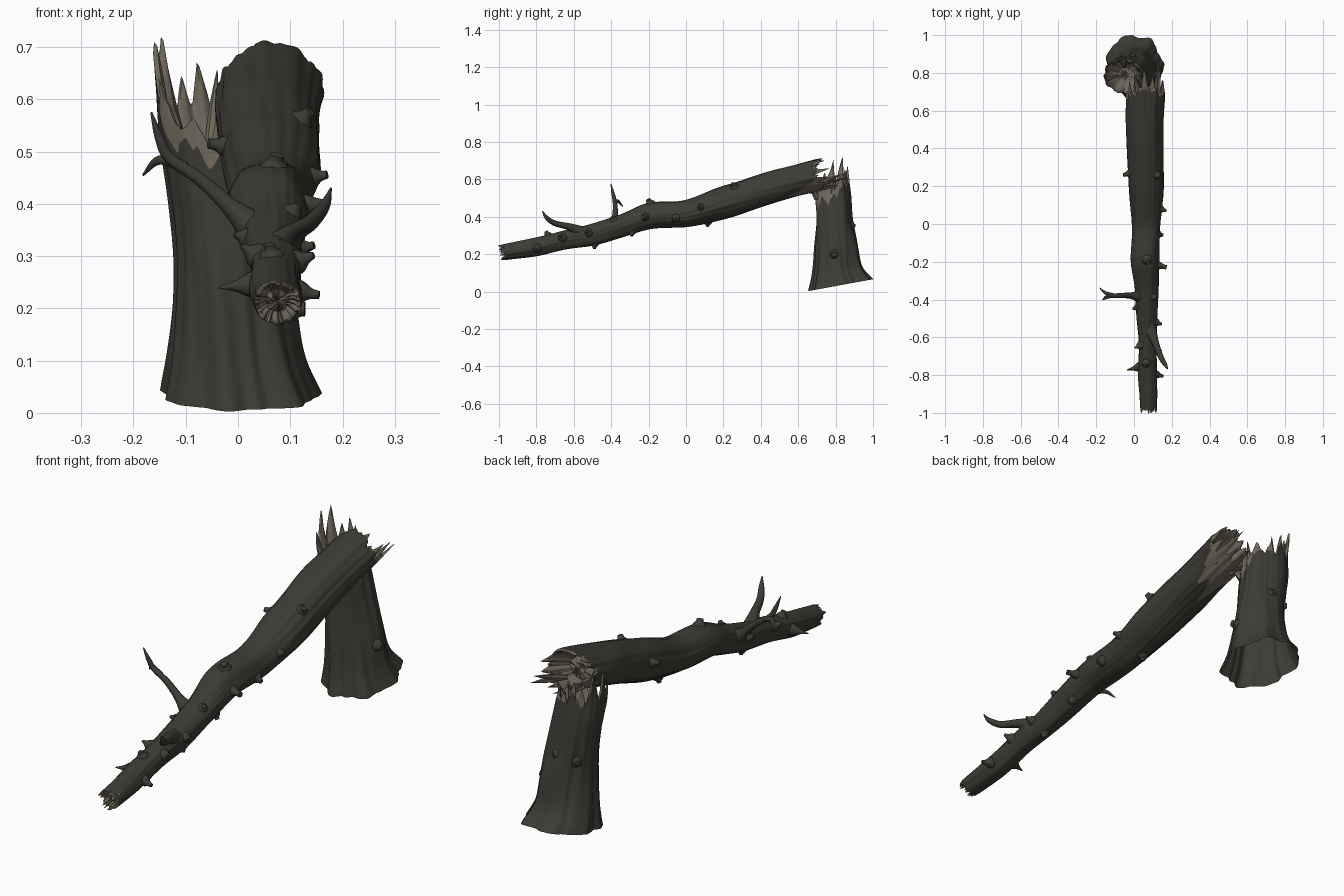
import bpy, bmesh, math, random
from mathutils import Vector, noise

if "Cube" in bpy.data.objects:
    bpy.data.objects.remove(bpy.data.objects["Cube"])

random.seed(4)
COLS = 120


def material(name, rgb):
    m = bpy.data.materials.new(name)
    m.diffuse_color = (*rgb, 1)
    m.use_nodes = True
    m.node_tree.nodes["Principled BSDF"].inputs["Base Color"].default_value = m.diffuse_color
    return m


BARK = material("dark bark", (0.046, 0.045, 0.036))
WOOD = material("bare wood", (0.165, 0.142, 0.108))


def lookup(keys, s):
    """Smooth interpolation of a table whose first column is the position."""
    n = len(keys)
    i = 0
    while i < n - 2 and s > keys[i + 1][0]:
        i += 1
    a, b = keys[i], keys[i + 1]
    p, q = keys[max(i - 1, 0)], keys[min(i + 2, n - 1)]
    h = b[0] - a[0]
    t = max(0, min(1, (s - a[0]) / h))
    out = []
    for c in range(1, len(a)):
        m0 = (b[c] - p[c]) / (b[0] - p[0]) * h
        m1 = (q[c] - a[c]) / (q[0] - a[0]) * h
        out.append((2*t**3 - 3*t**2 + 1) * a[c] + (t**3 - 2*t**2 + t) * m0
                   + (3*t**2 - 2*t**3) * b[c] + (t**3 - t**2) * m1)
    return out


def spiked(base, spikes):
    """Jagged edge by angle in degrees: a base level with (angle, level, width) spikes."""
    teeth = [random.uniform(-0.014, 0.014) for _ in range(COLS // 2)]

    def edge(deg):
        v = base
        for a, h, w in spikes:
            d = abs((deg - a + 180) % 360 - 180)
            k = base + (h - base) * max(0, 1 - d / w)
            if abs(k - base) > abs(v - base):
                v = k
        f = deg / 360 * len(teeth)
        i = int(f) % len(teeth)
        return v + teeth[i] + (teeth[(i + 1) % len(teeth)] - teeth[i]) * (f - int(f))
    return edge


def finish(name, bm, mats):
    bmesh.ops.recalc_face_normals(bm, faces=bm.faces)
    me = bpy.data.meshes.new(name)
    bm.to_mesh(me)
    bm.free()
    for m in mats:
        me.materials.append(m)
    me.shade_smooth()
    me.set_sharp_from_angle(angle=math.radians(40))
    ob = bpy.data.objects.new(name, me)
    bpy.context.collection.objects.link(ob)
    return ob


def trunk(name, point, rows):
    """Skin rows of (position by angle, scale, material index)."""
    bm = bmesh.new()
    prev = None
    for pos, scale, mat in rows:
        ring = []
        for j in range(COLS):
            deg = 360 * j / COLS
            ring.append(bm.verts.new(point(pos(deg), math.radians(deg), scale)))
        if prev:
            for j in range(COLS):
                k = (j + 1) % COLS
                bm.faces.new((prev[j], prev[k], ring[k], ring[j])).material_index = mat
        prev = ring
    return finish(name, bm, (BARK, WOOD))


def between(a, b, t):
    return lambda d: a(d) + (b(d) - a(d)) * t


def flat(v):
    return lambda d: v


def relief(s, th, seed):
    c, n = math.cos(th), math.sin(th)
    return (1 + 0.09 * noise.noise(Vector((c * 1.3 + seed, n * 1.3, s * 5)))
            + 0.045 * noise.noise(Vector((c * 5, n * 5 + seed, s * 3))))


# ---- standing stump: z, centre x, centre y, radius x, radius y
STUMP = [(0.035, 0.005, 0.83, 0.152, 0.168), (0.11, -0.004, 0.812, 0.128, 0.134),
         (0.2, -0.01, 0.805, 0.115, 0.116), (0.35, -0.025, 0.797, 0.102, 0.1),
         (0.5, -0.045, 0.788, 0.098, 0.096), (0.6, -0.058, 0.778, 0.098, 0.095),
         (0.72, -0.07, 0.79, 0.097, 0.09)]


def stump_point(s, th, k):
    cx, cy, rx, ry = lookup(STUMP, s)
    low = max(0, 1 - s / 0.4)
    f = k * (relief(s, th, 3) + 0.05 * low * math.sin(7 * th + 1) + 0.012 * math.sin(13 * th))
    y = ry * f * math.sin(th)
    return (cx + rx * f * math.cos(th), cy + y, max(0, s + 0.2 * y * low))


rim = spiked(0.57, [(180, 0.71, 17), (148, 0.73, 16), (120, 0.65, 12), (98, 0.67, 12),
                    (70, 0.63, 14), (205, 0.64, 12), (30, 0.62, 14), (232, 0.53, 18),
                    (265, 0.52, 18), (345, 0.61, 12)])
bark_raw = spiked(0.58, [(180, 0.69, 16), (148, 0.70, 14), (98, 0.62, 14), (225, 0.5, 30),
                         (262, 0.47, 40), (300, 0.44, 45), (340, 0.46, 40), (10, 0.5, 25)])
bark = lambda d: min(bark_raw(d), rim(d) - 0.008)
rows = [(between(flat(0.035), bark, i / 36), 1, 0) for i in range(37)]
rows += [(between(bark, rim, t), 1 - 0.05 * t, 1) for t in (0.02, 0.35, 0.7, 1)]
rows += [(between(rim, flat(0.5), t), k, 1) for t, k in
         ((0.03, 0.9), (0.3, 0.84), (0.6, 0.78), (0.85, 0.62), (1, 0.4), (0.93, 0.2), (0.95, 0.001))]
trunk("stump", stump_point, rows)

# ---- fallen log: y, centre x, centre z, radius x, radius z
LOG = [(-1.0, 0.076, 0.207, 0.043, 0.04), (-0.9, 0.074, 0.222, 0.047, 0.044),
       (-0.8, 0.071, 0.24, 0.05, 0.049), (-0.65, 0.073, 0.276, 0.047, 0.051),
       (-0.5, 0.07, 0.305, 0.054, 0.055), (-0.35, 0.066, 0.35, 0.062, 0.06),
       (-0.2, 0.058, 0.403, 0.074, 0.066), (0.0, 0.065, 0.42, 0.075, 0.07),
       (0.2, 0.064, 0.475, 0.093, 0.083), (0.4, 0.058, 0.54, 0.098, 0.083),
       (0.6, 0.057, 0.597, 0.098, 0.08), (0.72, 0.06, 0.625, 0.1, 0.083),
       (0.9, 0.06, 0.67, 0.1, 0.075)]


def log_point(s, th, k):
    cx, cz, rx, rz = lookup(LOG, s)
    f = k * relief(s, th, 11)
    up = rz * f * math.sin(th)
    return (cx + rx * f * math.cos(th), s - 0.2 * up, cz + up)


tip_rim = spiked(-0.985, [(40, -0.97, 25), (200, -0.965, 30), (300, -0.975, 20)])
tip_bark = lambda d: tip_rim(d) + 0.008
end_rim = spiked(0.7, [(90, 0.75, 40), (60, 0.74, 16), (130, 0.72, 14), (15, 0.76, 9),
                       (345, 0.75, 12), (318, 0.87, 12), (295, 0.78, 12), (268, 0.81, 12),
                       (240, 0.77, 12), (205, 0.74, 14), (170, 0.66, 16)])
end_raw = spiked(0.7, [(90, 0.74, 40), (325, 0.6, 25), (300, 0.52, 35), (265, 0.46, 45),
                       (235, 0.54, 35), (210, 0.62, 25)])
end_bark = lambda d: min(end_raw(d), end_rim(d) - 0.008)
rows = [(between(tip_rim, flat(-0.93), t), k, 1) for t, k in
        ((0.5, 0.001), (0.35, 0.3), (0.75, 0.5), (0.5, 0.72), (0.02, 0.86))]
rows += [(tip_rim, 0.95, 1), (tip_bark, 1, 1)]
rows += [(between(tip_bark, end_bark, i / 90), 1, 0) for i in range(1, 91)]
rows += [(between(end_bark, end_rim, t), 1 - 0.06 * t, 1) for t in (0.02, 0.35, 0.7, 1)]
rows += [(between(end_rim, flat(0.62), t), k, 1) for t, k in
         ((0.03, 0.9), (0.35, 0.82), (0.7, 0.74), (1, 0.55), (0.9, 0.25), (0.95, 0.001))]
trunk("fallen_log", log_point, rows)


def limb(name, pts, radii, mat=BARK, sides=14):
    """Tapering tube through a few points, smoothly interpolated."""
    keys = [(i, *p, r) for i, (p, r) in enumerate(zip(pts, radii))]
    steps = 6 * (len(pts) - 1)
    samples = [lookup(keys, i / 6) for i in range(steps + 1)]
    bm = bmesh.new()
    prev = None
    for i, (x, y, z, r) in enumerate(samples):
        a, b = samples[max(i - 1, 0)], samples[min(i + 1, steps)]
        q = (Vector(b[:3]) - Vector(a[:3])).to_track_quat('Z', 'Y')
        ring = [bm.verts.new(Vector((x, y, z)) + q @ Vector(
            (r * math.cos(math.tau * j / sides), r * math.sin(math.tau * j / sides), 0)))
            for j in range(sides)]
        if prev:
            for j in range(sides):
                k = (j + 1) % sides
                bm.faces.new((prev[j], prev[k], ring[k], ring[j]))
        prev = ring
    bm.faces.new(prev)
    finish(name, bm, (mat,))


# ---- dead branches on the log
limb("forked_branch", [(0.04, -0.385, 0.345), (-0.01, -0.38, 0.39), (-0.07, -0.378, 0.445),
                       (-0.13, -0.382, 0.487), (-0.15, -0.39, 0.525), (-0.166, -0.402, 0.575)],
     [0.04, 0.019, 0.013, 0.011, 0.009, 0.002])
limb("branch_fork", [(-0.1, -0.38, 0.47), (-0.15, -0.365, 0.484), (-0.182, -0.338, 0.455)],
     [0.011, 0.009, 0.002])
limb("curved_branch", [(0.08, -0.55, 0.31), (0.11, -0.62, 0.345), (0.14, -0.7, 0.365),
                       (0.165, -0.745, 0.395), (0.178, -0.768, 0.43)],
     [0.04, 0.02, 0.015, 0.011, 0.002])


# ---- knots and broken stubs: position, angle, length, radius, end radius ratio
def stub(name, point, s, deg, length, r, end, lean=0.0):
    p = Vector(point(s, math.radians(deg), 1))
    d = (p - Vector(point(s, 0, 0))).normalized()
    d = (d + Vector((0, lean, 0))).normalized()
    limb(name, [p - d * 0.03, p, p + d * length * 0.5, p + d * length],
         [r * 2, r * 1.4, r * (1 + end) / 2, r * end])


for i, k in enumerate([
        (0.27, 50, 0.025, 0.016, 0.7), (0.27, 170, 0.03, 0.014, 0.7), (0.08, 10, 0.025, 0.013, 0.6),
        (-0.18, 80, 0.022, 0.018, 0.7), (-0.22, 0, 0.04, 0.014, 0.8), (-0.06, -20, 0.022, 0.016, 0.6),
        (-0.5, -80, 0.02, 0.014, 0.6), (-0.52, 15, 0.025, 0.014, 0.5), (-0.44, 165, 0.02, 0.013, 0.5),
        (-0.73, 100, 0.022, 0.016, 0.6), (-0.76, 185, 0.06, 0.017, 0.12), (-0.8, -10, 0.035, 0.015, 0.5),
        (-0.64, 150, 0.03, 0.016, 0.3), (-0.66, 20, 0.03, 0.016, 0.4), (-0.38, 50, 0.018, 0.014, 0.6),
        (-0.3, -60, 0.02, 0.014, 0.6), (0.1, -100, 0.018, 0.015, 0.6)]):
    stub(f"log_knot_{i + 1}", log_point, *k, lean=-0.25)
for i, k in enumerate([(0.2, -5, 0.022, 0.018, 0.8), (0.35, 80, 0.012, 0.014, 0.6),
                       (0.33, 135, 0.016, 0.016, 0.7)]):
    stub(f"stump_knot_{i + 1}", stump_point, *k)

# ---- loose splinters bridging the break
for i, (a, b, r) in enumerate([
        ((0.11, 0.66, 0.56), (0.13, 0.84, 0.63), 0.016), ((0.03, 0.66, 0.54), (0.0, 0.8, 0.6), 0.02),
        ((-0.01, 0.7, 0.5), (0.03, 0.66, 0.58), 0.018), ((0.02, 0.78, 0.5), (0.05, 0.8, 0.62), 0.016),
        ((-0.05, 0.84, 0.52), (-0.04, 0.85, 0.655), 0.014)]):
    m = [(p + q) / 2 for p, q in zip(a, b)]
    limb(f"splinter_{i + 1}", [a, m, b], [r, r * 0.7, 0.001], WOOD, 7)
